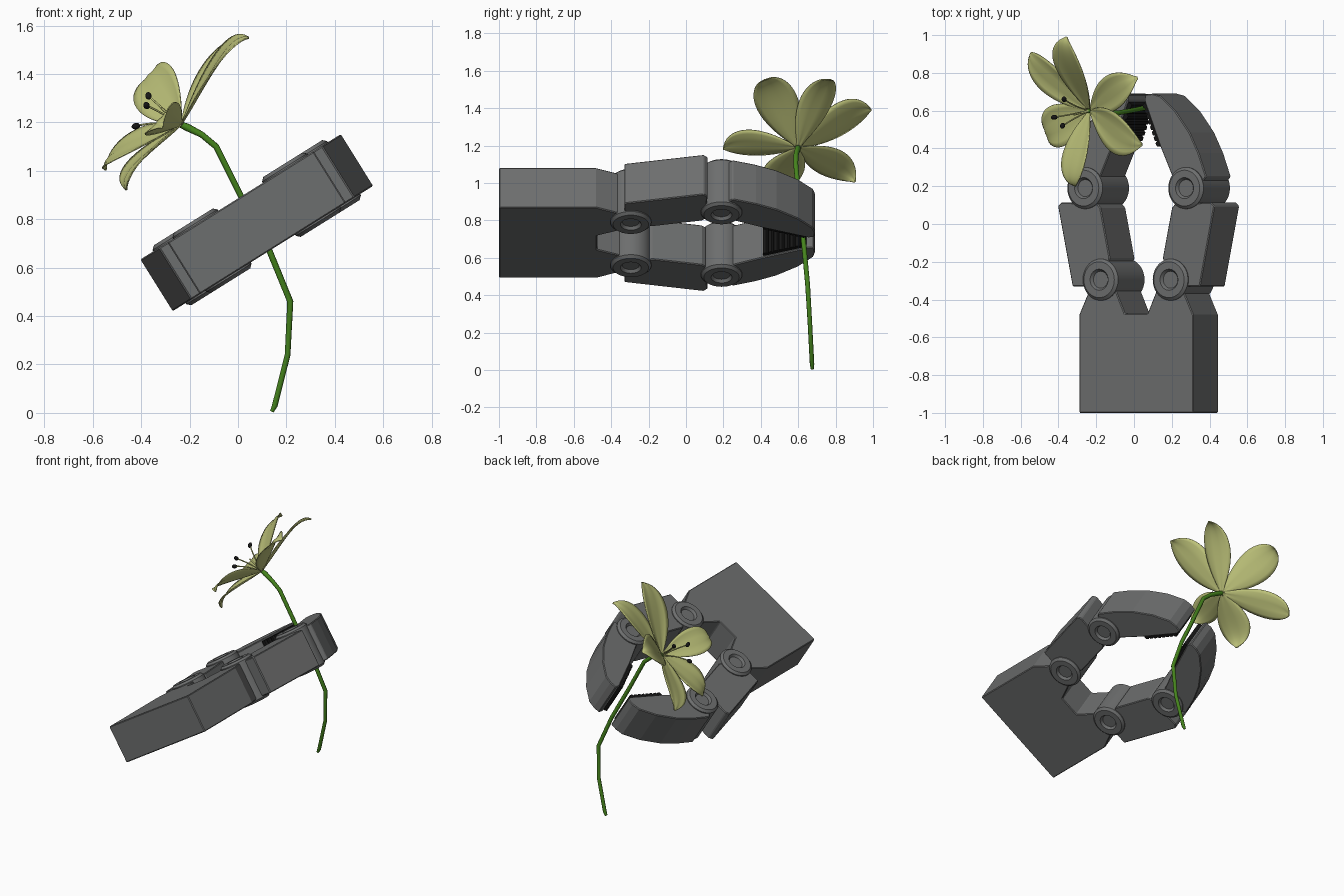
import bpy, bmesh, math
from mathutils import Matrix, Vector

if "Cube" in bpy.data.objects:
    bpy.data.objects.remove(bpy.data.objects["Cube"])

def material(name, rgb):
    m = bpy.data.materials.new(name)
    m.diffuse_color = (*rgb, 1)
    m.use_nodes = True
    m.node_tree.nodes["Principled BSDF"].inputs["Base Color"].default_value = m.diffuse_color
    return m

GREY = material("gunmetal_grey", (0.152, 0.156, 0.156))
BLACK = material("black_rubber", (0.008, 0.008, 0.008))
GREEN = material("stem_green", (0.06, 0.23, 0.012))
PETAL = material("petal_yellow", (0.50, 0.53, 0.19))

# The whole gripper is rolled about the y axis
GRIP = Matrix.Translation((0.0775, 0, 0.786)) @ Matrix.Rotation(math.radians(-32), 4, 'Y')

def finish(bm, name, mat, matrix=None, smooth=None):
    bmesh.ops.recalc_face_normals(bm, faces=bm.faces)
    me = bpy.data.meshes.new(name)
    bm.to_mesh(me)
    bm.free()
    ob = bpy.data.objects.new(name, me)
    bpy.context.collection.objects.link(ob)
    me.materials.append(mat)
    if matrix:
        ob.matrix_world = matrix
    if smooth:
        bpy.ops.object.select_all(action='DESELECT')
        ob.select_set(True)
        bpy.context.view_layer.objects.active = ob
        bpy.ops.object.shade_smooth_by_angle(angle=math.radians(smooth))
    return ob

def slab(name, pts, half, mat, side=1, bevel=0.005):
    """Extruded outline in the gripper's own plane; side=-1 mirrors it."""
    bm = bmesh.new()
    f = bm.faces.new([bm.verts.new((x * side, y, -half)) for x, y in pts])
    ext = bmesh.ops.extrude_face_region(bm, geom=[f])["geom"]
    bmesh.ops.translate(bm, vec=(0, 0, 2 * half),
                        verts=[g for g in ext if isinstance(g, bmesh.types.BMVert)])
    ob = finish(bm, name, mat, GRIP)
    if bevel:
        b = ob.modifiers.new("edge_bevel", 'BEVEL')
        b.width, b.segments = bevel, 1
    return ob

def knuckle(name, x, y):
    """Pivot drum with a chamfered rim and a dished centre on both ends."""
    half = [(0, .130), (.045, .130), (.056, .146), (.095, .146), (.110, .132)]
    prof = half + [(r, -z) for r, z in reversed(half)]
    bm = bmesh.new()
    vs = [bm.verts.new((r, 0, z)) for r, z in prof]
    es = [bm.edges.new(p) for p in zip(vs, vs[1:])]
    bmesh.ops.spin(bm, geom=vs + es, cent=(0, 0, 0), axis=(0, 0, 1),
                   angle=2 * math.pi, steps=36)
    bmesh.ops.remove_doubles(bm, verts=bm.verts, dist=1e-5)
    finish(bm, name, GREY, GRIP @ Matrix.Translation((x, y, 0)), 25)

def tube(name, pts, radii, mat):
    cu = bpy.data.curves.new(name, 'CURVE')
    cu.dimensions = '3D'
    cu.bevel_depth, cu.bevel_resolution, cu.use_fill_caps = 1, 3, True
    sp = cu.splines.new('POLY')
    sp.points.add(len(pts) - 1)
    for p, co, r in zip(sp.points, pts, radii):
        p.co, p.radius = (*co, 1), r
    cu.materials.append(mat)
    ob = bpy.data.objects.new(name, cu)
    bpy.context.collection.objects.link(ob)
    return ob

def bezier(a, b, c, d, t):
    s = 1 - t
    return a * s**3 + b * 3 * s * s * t + c * 3 * s * t * t + d * t**3

# Palm with a central notch
half_palm = [(.356, -1), (.356, -.48), (.298, -.36), (.25, -.30),
             (.15, -.30), (.13, -.345), (.07, -.475)]
slab("palm", half_palm + [(-x, y) for x, y in reversed(half_palm)], .126, GREY)

# Two mirrored fingers
link = [(.489, .095), (.467, .115), (.24, .105), (.222, .085), (.165, -.18),
        (.20, -.29), (.30, -.33), (.398, -.33)]
tip = [(.39, .20), (.437, .25), (.39, .375), (.333, .485), (.243, .60),
       (.15, .678), (.10, .69), (.055, .685), (.05, .655), (.15, .41),
       (.225, .25), (.25, .20)]
a, b = Vector((.145, .415)), Vector((.052, .645))
inward = Vector((-(b - a).y, (b - a).x)).normalized()
if inward.x > 0:
    inward = -inward
TEETH = 8
pad = [tuple(b - inward * .02), tuple(a - inward * .02)]
for i in range(TEETH):
    for f, depth in ((0, .012), (.2, .023), (.75, .023), (.95, .012)):
        pad.append(tuple(a.lerp(b, (i + f) / TEETH) + inward * depth))
for side, label in ((1, "right"), (-1, "left")):
    knuckle(label + "_base_knuckle", side * .218, -.295)
    knuckle(label + "_middle_knuckle", side * .315, .19)
    slab(label + "_finger_link", link, .126, GREY, side)
    slab(label + "_fingertip", tip, .125, GREY, side)
    slab(label + "_grip_pad", pad, .115, BLACK, side, 0)

# Flower stem
stem = [(.14, .675, .005), (.152, .674, .03), (.205, .663, .24), (.216, .65, .46),
        (.13, .63, .67), (.01, .605, .90), (-.09, .587, 1.10), (-.15, .588, 1.15),
        (-.21, .597, 1.18), (-.245, .60, 1.195)]
tube("stem", stem, [.008, .012, .012, .013, .013, .013, .013, .013, .016, .012], GREEN)

# Six gently cupped petals around the flower axis, recurved at the tips
axis = Vector((-.75, -.19, .635)).normalized()
base = Vector((-.235, .60, 1.19))
tips = [(.045, .42, 1.55), (.02, .775, 1.55), (-.355, .99, 1.39),
        (-.545, .905, 1.005), (-.46, .48, .92), (-.31, .20, 1.18)]
ROWS, COLS = 20, 8
for i, tp in enumerate(tips):
    end = Vector(tp)
    r = end - base
    across = axis.cross(r).normalized()
    ctrl1 = base + r * .30 + axis * .02
    ctrl2 = base + r * .90 + axis * .09
    wide = .112 if i % 2 == 0 else .092
    bm = bmesh.new()
    grid = []
    for j in range(ROWS + 1):
        t = j / ROWS
        p = bezier(base, ctrl1, ctrl2, end, t)
        w = wide * (math.sin(math.pi * t ** 1.05) ** .95 if 0 < t < 1 else 0)
        w = max(w, .012 * (1 - t) + .006)
        cup = .28 * (1 - t * .9)
        row = []
        for k in range(COLS + 1):
            s = 2 * k / COLS - 1
            lift = axis * (cup * w * (s * s - .4) + .004 * math.exp(-(s * 5) ** 2))
            row.append(bm.verts.new(p + across * (s * w) + lift))
        grid.append(row)
    for j in range(ROWS):
        for k in range(COLS):
            bm.faces.new((grid[j][k], grid[j][k + 1], grid[j + 1][k + 1], grid[j + 1][k]))
    ob = finish(bm, f"petal_{i + 1}", PETAL, None, 60)
    so = ob.modifiers.new("thickness", 'SOLIDIFY')
    so.thickness, so.offset = .005, 0

# Stamens with dark anthers, and a plain pistil
for i, tp in enumerate([(-.37, .66, 1.31), (-.378, .52, 1.27), (-.422, .565, 1.185)]):
    end = Vector(tp)
    mid = base.lerp(end, .5) + axis * .025
    path = [bezier(base, base.lerp(mid, .6), mid, end, t / 8) for t in range(9)]
    tube(f"filament_{i + 1}", path, [.004] * 9, PETAL)
    bm = bmesh.new()
    bmesh.ops.create_uvsphere(bm, u_segments=12, v_segments=8, radius=1)
    d = axis.cross((end - base).normalized()).cross(axis) + Vector((0, 0, .4))
    m = (Matrix.Translation(end) @ d.to_track_quat('Z', 'Y').to_matrix().to_4x4()
         @ Matrix.Diagonal((.013, .013, .018, 1)))
    finish(bm, f"anther_{i + 1}", BLACK, m, 60)
tube("pistil", [base, base + axis * .06, base + axis * .11],
     [.009, .005, .005], PETAL)
